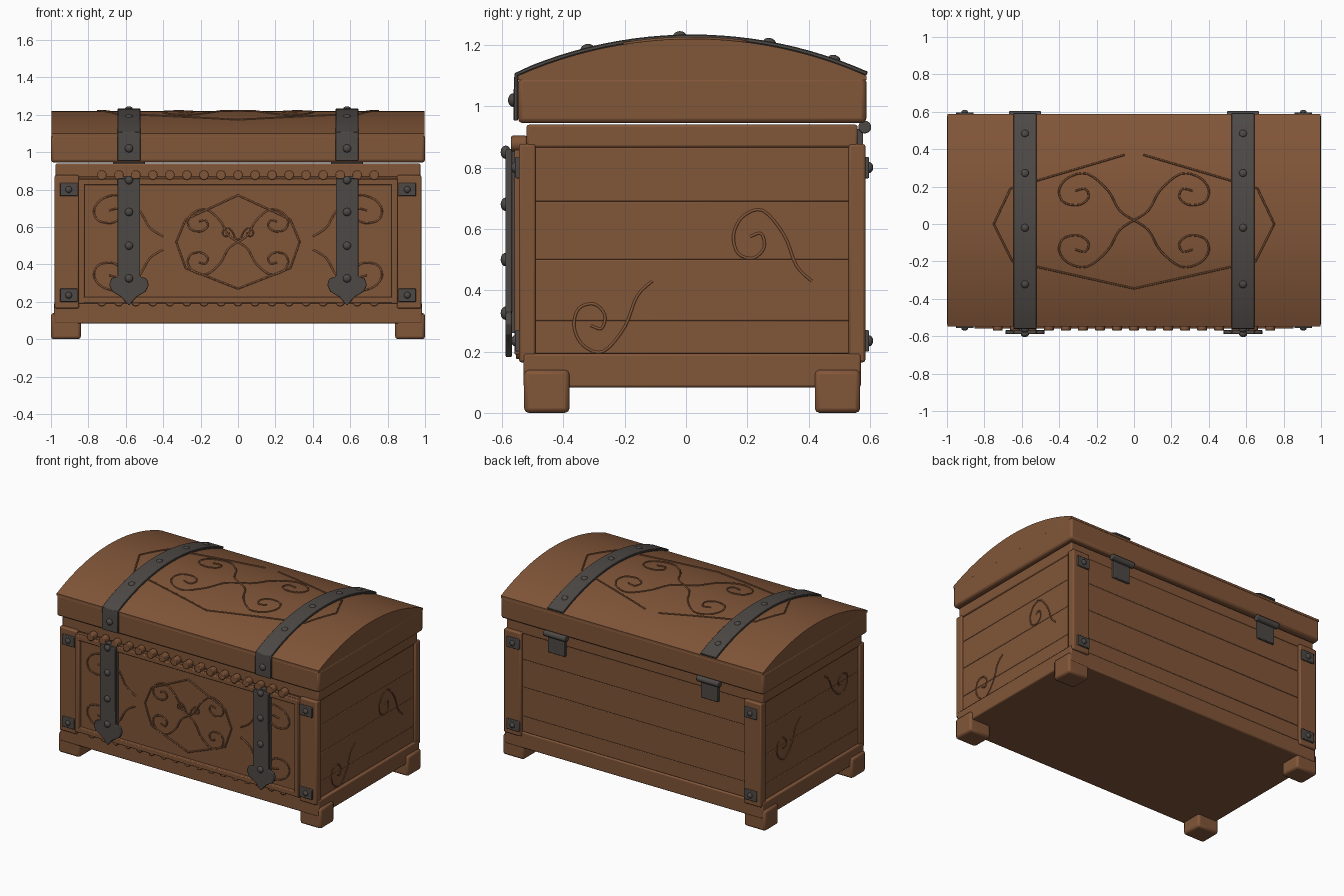
import bpy, bmesh, math
from mathutils import Vector

if "Cube" in bpy.data.objects:
    bpy.data.objects.remove(bpy.data.objects["Cube"], do_unlink=True)


def material(name, rgb):
    m = bpy.data.materials.new(name)
    m.use_nodes = True
    m.diffuse_color = (*rgb, 1)
    m.node_tree.nodes["Principled BSDF"].inputs["Base Color"].default_value = (*rgb, 1)
    return m


WOOD = material("warm brown wood", (0.22, 0.092, 0.04))
IRON = material("dark grey iron", (0.075, 0.066, 0.06))
CY = 0.02                      # depth centre of the chest body


def finish(name, bm, mat, bevel=0, segments=2):
    bmesh.ops.recalc_face_normals(bm, faces=bm.faces)
    me = bpy.data.meshes.new(name)
    bm.to_mesh(me)
    bm.free()
    ob = bpy.data.objects.new(name, me)
    bpy.context.collection.objects.link(ob)
    me.materials.append(mat)
    if bevel:
        mod = ob.modifiers.new("rounded_edges", 'BEVEL')
        mod.width, mod.segments, mod.limit_method = bevel, segments, 'ANGLE'
    bpy.ops.object.select_all(action='DESELECT')
    bpy.context.view_layer.objects.active = ob
    ob.select_set(True)
    bpy.ops.object.shade_smooth_by_angle(angle=math.radians(35))
    return ob


def box(name, xs, ys, zs, mat=WOOD, bevel=0.008):
    bm = bmesh.new()
    bmesh.ops.create_cube(bm, size=1)
    for v in bm.verts:
        v.co = [(a + b) / 2 + c * (b - a) for (a, b), c in zip((xs, ys, zs), v.co)]
    return finish(name, bm, mat, bevel)


def prism(name, pts, start, end, place, mat, bevel=0):
    """Extrude a 2D outline; place(u, v, depth) gives the 3D point."""
    bm = bmesh.new()
    a, b = [[bm.verts.new(place(u, v, d)) for u, v in pts] for d in (start, end)]
    bm.faces.new(a)
    bm.faces.new(b[::-1])
    for i in range(len(pts)):
        j = (i + 1) % len(pts)
        bm.faces.new((a[i], b[i], b[j], a[j]))
    return finish(name, bm, mat, bevel)


def strip(name, outline, thick, start, end, mat):
    """Band following an outline in the side plane."""
    bm = bmesh.new()
    rows = []
    for i, p in enumerate(outline):
        t = (outline[min(i + 1, len(outline) - 1)] - outline[max(i - 1, 0)]).normalized()
        n = Vector((-t.y, t.x)) * thick
        rows.append([bm.verts.new((x, q.x, q.y)) for x, q in
                     ((start, p), (end, p), (end, p + n), (start, p + n))])
    for r, s in zip(rows, rows[1:]):
        for k in range(4):
            bm.faces.new((r[k], r[k - 1], s[k - 1], s[k]))
    bm.faces.new(rows[0])
    bm.faces.new(rows[-1][::-1])
    return finish(name, bm, mat, 0.003, 1)


def rivet(name, pos, normal, r=0.022):
    bm = bmesh.new()
    bmesh.ops.create_uvsphere(bm, u_segments=12, v_segments=8, radius=r)
    ob = finish(name, bm, IRON)
    ob.location = pos
    ob.scale.z = 0.75
    ob.rotation_euler = Vector(normal).to_track_quat('Z', 'Y').to_euler()


def cylinder(name, pos, r, depth, axis, mat, sides=16):
    bm = bmesh.new()
    bmesh.ops.create_cone(bm, cap_ends=True, segments=sides, radius1=r, radius2=r, depth=depth)
    ob = finish(name, bm, mat, 0.004)
    ob.location = pos
    ob.rotation_euler = Vector(axis).to_track_quat('Z', 'Y').to_euler()


def carving(name, pts, place, r=0.005):
    cu = bpy.data.curves.new(name, 'CURVE')
    cu.dimensions, cu.bevel_depth, cu.bevel_resolution = '3D', r, 1
    sp = cu.splines.new('POLY')
    sp.points.add(len(pts) - 1)
    for q, p in zip(sp.points, pts):
        q.co = (*place(*p), 1)
    cu.materials.append(WOOD)
    bpy.context.collection.objects.link(bpy.data.objects.new(name, cu))


# Scroll motif: a tail at the origin curling into a spiral
KEYS = [(0, 0), (.05, .05), (.09, .15), (.16, .23), (.225, .21), (.255, .15), (.24, .09),
        (.19, .075), (.155, .11), (.165, .155), (.2, .145)]


def scroll(ox, oy, sx, sy):
    k = [Vector(p) for p in KEYS]
    k = [k[0]] + k + [k[-1]]
    out = []
    for a, b, c, d in zip(k, k[1:], k[2:], k[3:]):
        for t in (0, .25, .5, .75):
            p = (2 * b + (c - a) * t + (2 * a - 5 * b + 4 * c - d) * t ** 2
                 + (3 * b - a - 3 * c + d) * t ** 3) / 2
            out.append((ox + p.x * sx, oy + p.y * sy))
    return out + [(ox + KEYS[-1][0] * sx, oy + KEYS[-1][1] * sy)]


def polyline(pts, n=8):
    return [tuple(Vector(a).lerp(Vector(b), i / n))
            for a, b in zip(pts, pts[1:]) for i in range(n + 1)]


# Body: core, rails and planks
box("chest_core", (-.955, .955), (-.515, .545), (.09, .93), bevel=0)
box("bottom_rail", (-.985, .985), (-.53, .57), (.083, .193))
box("top_rail", (-.975, .975), (-.52, .56), (.865, .94))
for i, (lo, hi) in enumerate(zip((.193, .3, .5, .69), (.3, .5, .69, .866))):
    box(f"plank_{i + 1}", (-.967, .967), (-.5, .562), (lo, hi), bevel=.004)

# Corner posts, feet and iron corner plates
for s in (-1, 1):
    for f, tag in ((-1, "front"), (1, "back")):
        y = CY + f * .565
        xs, yi = sorted((s * .85, s * .98)), y - f * .055
        box(f"{tag}_post", xs, sorted((y, yi)), (.165, .877))
        box(f"{tag}_foot", sorted((s * .84, s)), sorted((CY + f * .548, CY + f * .4)),
            (0, .14), bevel=.015)
        for z in (.8, .235):
            box(f"{tag}_corner_plate", sorted((s * .857, s * .952)),
                sorted((y - f * .01, y + f * .012)), (z - .035, z + .035), IRON, .004)
            rivet(f"{tag}_plate_rivet", (s * .905, y + f * .012, z), (0, f, 0), .018)

# Front panel with its frame
box("front_panel", (-.85, .85), (-.538, -.5), (.19, .86), bevel=0)
for s in (-1, 1):
    box("frame_side", sorted((s * .82, s * .853)), (-.56, -.5), (.19, .855), bevel=.005)
for z in (.193, .825):
    box("frame_bar", (-.853, .853), (-.56, -.5), (z, z + .033), bevel=.005)

# Scalloped trim
for i in range(17):
    x = (i - 8) * .091
    cylinder("upper_scallop", (x, -.545, .878), .026, .05, (0, 1, 0), WOOD)
    cylinder("lower_scallop", (x, -.535, .2), .024, .04, (0, 1, 0), WOOD)

# Lid: flat sides below a shallow arch
RADIUS, RISE, HALF = 1.4, 1.22, .568


def arch(y):
    return RISE - RADIUS + math.sqrt(RADIUS ** 2 - (y - CY) ** 2)


ARC = [Vector((y, arch(y))) for y in (CY + HALF * (1 - i / 12) for i in range(25))]
side = lambda u, v, d: (d, u, v)
box("lid_band", (-1, 1), (CY - HALF, CY + HALF), (.945, 1.095), bevel=.015)
prism("lid_arch", [(CY - HALF, 1.085), (CY + HALF, 1.085)] + [tuple(p) for p in ARC],
      -.998, .998, side, WOOD)

# Iron straps, arrow ends, rivets and hinges
SPADE = [(.06, .86), (.06, .335), (.095, .325), (.106, .29), (.09, .255), (.04, .225)]
SPADE = SPADE + [(0, .18)] + [(-x, z) for x, z in SPADE[::-1]]
over_lid = ARC[::-1]
over_lid = [Vector((CY - HALF, .953)), Vector((CY - HALF, 1.05))] + over_lid
for s in (-1, 1):
    cx = s * .583
    strip("lid_strap", over_lid, .014, cx - .061, cx + .061, IRON)
    rivet("lid_front_rivet", (cx, -.564, 1.02), (0, -1, 0))
    for y in (.48, .27, -.02, -.32):
        n = Vector((0, y - CY, arch(y) - RISE + RADIUS)).normalized()
        rivet("lid_rivet", Vector((cx, y, arch(y))) + n * .009, n)
    prism("front_strap", [(cx + x, z) for x, z in SPADE], -.588, -.568,
          lambda u, v, d: (u, d, v), IRON, .004)
    box("strap_backing", (cx - .05, cx + .05), (-.57, -.53), (.26, .87), IRON, 0)
    for z in (.85, .68, .5, .325):
        rivet("strap_rivet", (cx, -.588, z), (0, -1, 0))
    cylinder("hinge_barrel", (cx, .583, .932), .021, .17, (1, 0, 0), IRON)
    box("hinge_leaf", (cx - .065, cx + .065), (.555, .578), (.8, .925), IRON, .004)

# Carved ornament on the lid
on_lid = lambda u, v: (u, v, arch(v) + .002)
on_front = lambda u, v: (u, -.541, v)
carving("lid_border", polyline([(-.05, .37), (-.66, .19), (-.75, 0), (-.65, -.2), (0, -.345),
                                (.65, -.2), (.75, 0), (.66, .19), (.05, .37)]), on_lid)
carving("front_border", polyline([(0, .77), (-.28, .64), (-.33, .52), (-.28, .38), (0, .27),
                                  (.28, .38), (.33, .52), (.28, .64), (0, .77)]), on_front)
for s in (-1, 1):
    for t in (-1, 1):
        carving("lid_scroll", scroll(0, CY, s * 1.57, t * 1.08), on_lid)
        carving("front_scroll", scroll(0, .52, s * 1.05, t * .75), on_front)
        carving("outer_scroll", scroll(s * .4, .515 + t * .035, s * 1.45, t * .95), on_front)
    carving("small_scroll", scroll(0, .53, s * .32, .28), on_front, .004)

# Carved scrolls on both ends
for x, tail_y, tail_z, sy, sz in ((.967, -.11, .43, -1, -1), (.967, .41, .43, -1, 1),
                                  (-.967, .14, .62, 1, -.95), (-.967, -.12, .8, -1, -.8)):
    carving("end_scroll", scroll(tail_y, tail_z, sy, sz), lambda u, v: (x, u, v))
